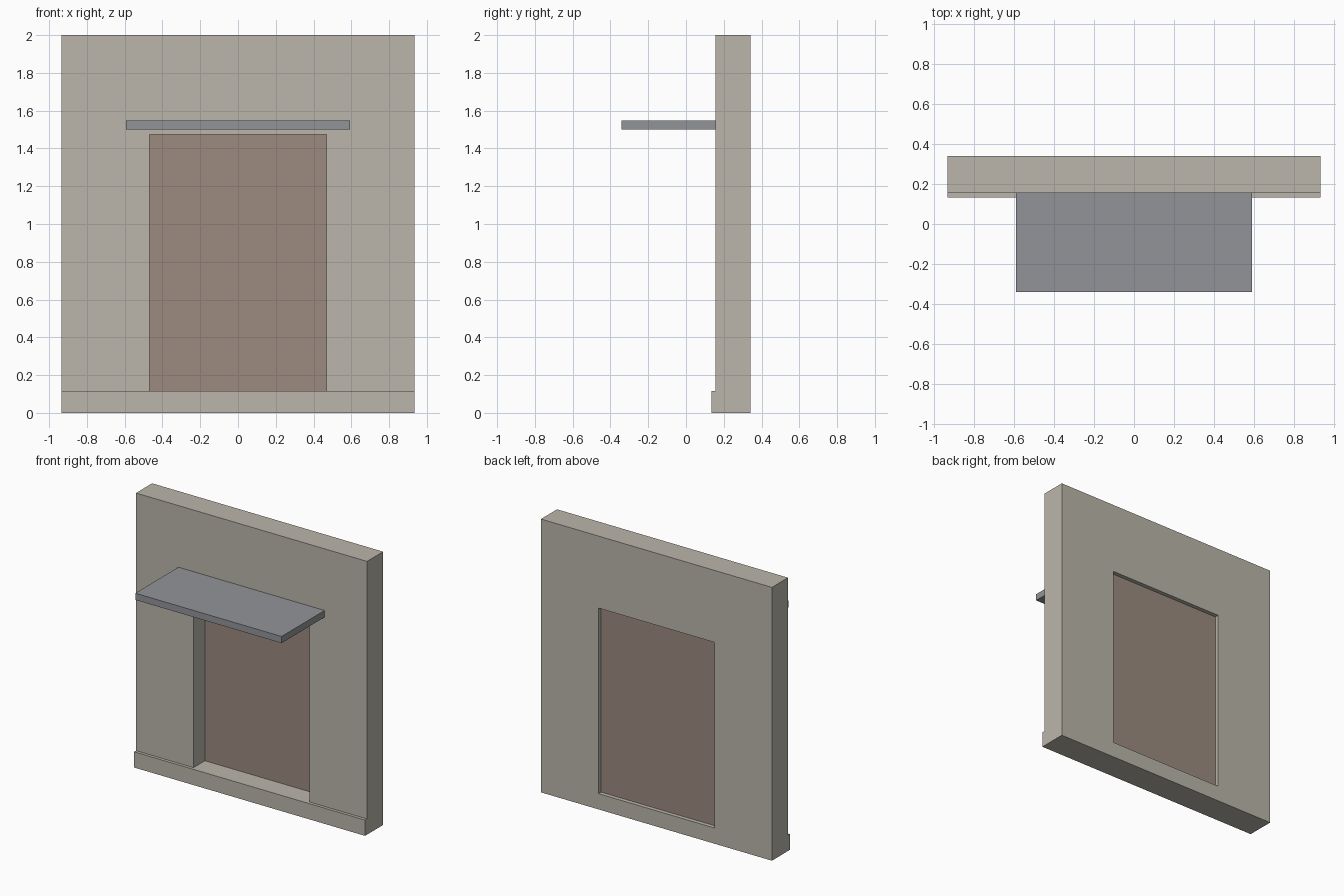
import bpy
import bmesh
from mathutils import Vector

cube = bpy.data.objects.get("Cube")
if cube:
    bpy.data.objects.remove(cube, do_unlink=True)


def material(name, rgb):
    mat = bpy.data.materials.new(name)
    mat.use_nodes = True
    colour = (*rgb, 1.0)
    mat.diffuse_color = colour
    bsdf = mat.node_tree.nodes["Principled BSDF"]
    bsdf.inputs["Base Color"].default_value = colour
    bsdf.inputs["Roughness"].default_value = 0.8
    return mat


def finish(name, bm, mat):
    bmesh.ops.recalc_face_normals(bm, faces=bm.faces)
    mesh = bpy.data.meshes.new(name)
    bm.to_mesh(mesh)
    bm.free()
    mesh.materials.append(mat)
    obj = bpy.data.objects.new(name, mesh)
    bpy.context.collection.objects.link(obj)
    return obj


def box(name, half_width, y0, y1, z0, z1, mat):
    bm = bmesh.new()
    bmesh.ops.create_cube(bm, size=1)
    bmesh.ops.scale(bm, vec=(2 * half_width, y1 - y0, z1 - z0), verts=bm.verts)
    bmesh.ops.translate(bm, vec=(0, (y0 + y1) / 2, (z0 + z1) / 2), verts=bm.verts)
    return finish(name, bm, mat)


def wall_with_opening(name, xs, zs, y0, y1, mat):
    """Three by three panel grid, without its middle, extruded to a slab."""
    bm = bmesh.new()
    grid = [[bm.verts.new((x, y0, z)) for x in xs] for z in zs]
    for row in range(3):
        for col in range(3):
            if (row, col) != (1, 1):
                bm.faces.new((grid[row][col], grid[row][col + 1],
                              grid[row + 1][col + 1], grid[row + 1][col]))
    result = bmesh.ops.extrude_face_region(bm, geom=bm.faces[:], use_keep_orig=True)
    moved = [g for g in result["geom"] if isinstance(g, bmesh.types.BMVert)]
    bmesh.ops.translate(bm, vec=Vector((0, y1 - y0, 0)), verts=moved)
    return finish(name, bm, mat)


plaster = material("warm_grey_plaster", (0.497, 0.468, 0.407))
door_brown = material("dusty_brown", (0.332, 0.258, 0.216))
slate = material("slate_grey", (0.283, 0.296, 0.318))

wall_half, door_half = 0.935, 0.469
front, back = 0.156, 0.342
sill, door_top, top = 0.115, 1.473, 2.0

# Wall slab with the doorway
wall_with_opening("wall", (-wall_half, -door_half, door_half, wall_half),
                  (0, sill, door_top, top), front, back, plaster)

# Low plinth along the front, level with the sill
box("plinth", wall_half, 0.134, front, 0, sill, plaster)

# Door panel set deep in the opening
box("door_panel", door_half, 0.288, 0.312, sill, door_top, door_brown)

# Flat canopy above the doorway
box("canopy", 0.592, -0.342, front, 1.5, 1.549, slate)
